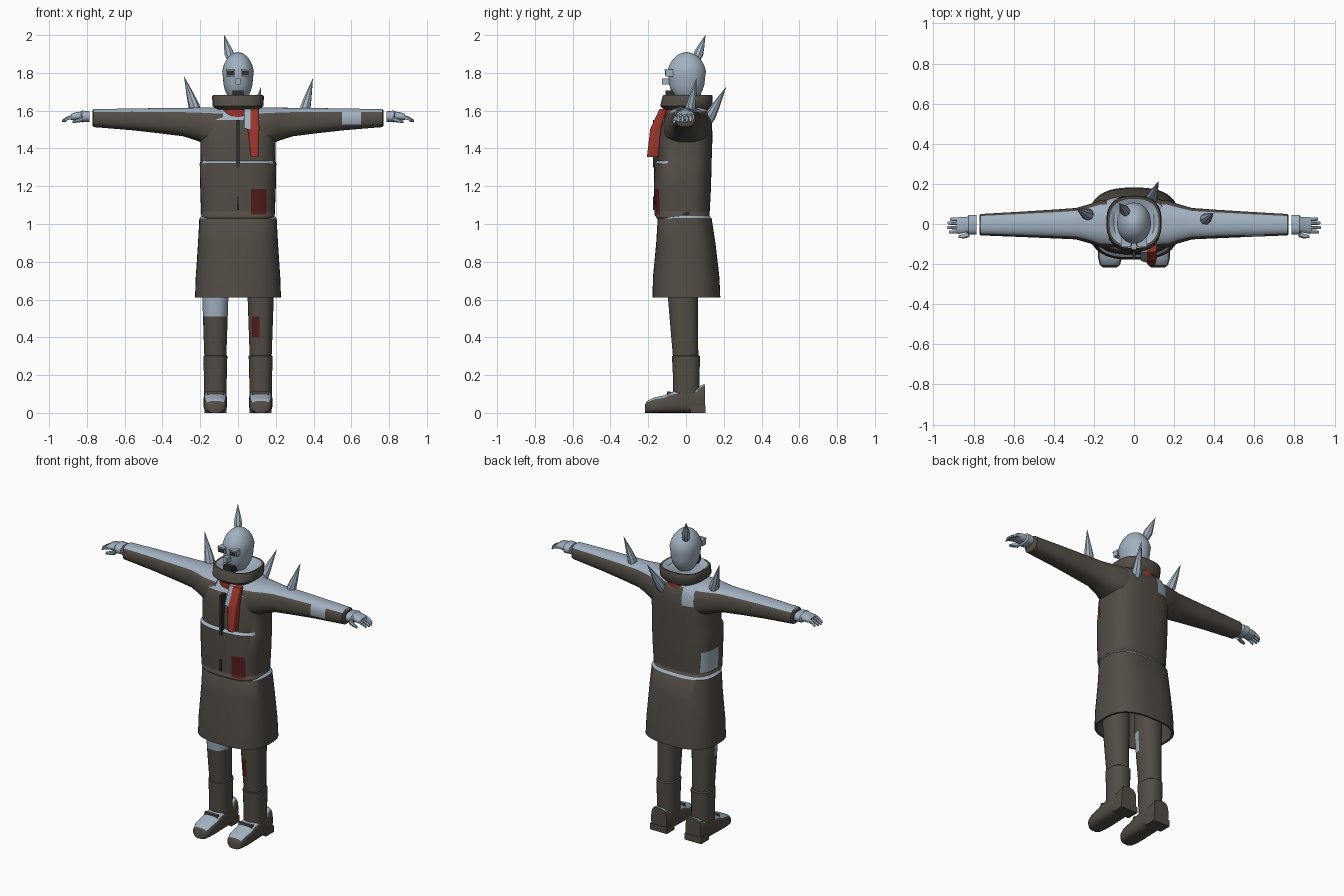
import bpy, bmesh, math
from mathutils import Vector, Matrix

if "Cube" in bpy.data.objects:
    bpy.data.objects.remove(bpy.data.objects["Cube"])


def material(name, rgb):
    m = bpy.data.materials.new(name)
    m.diffuse_color = (*rgb, 1)
    m.use_nodes = True
    m.node_tree.nodes["Principled BSDF"].inputs["Base Color"].default_value = m.diffuse_color
    return m


MATS = [material("worn_brown", (0.085, 0.073, 0.06)), material("ice_blue", (0.36, 0.44, 0.53)),
        material("scarf_red", (0.33, 0.036, 0.025)), material("dark_red", (0.09, 0.012, 0.012)),
        material("near_black", (0.03, 0.028, 0.026))]
BROWN, ICE, RED, DARK_RED, BLACK = range(5)


def frosted(c, n):
    """Ice settles on faces that look upward."""
    return ICE if n.z > 0.6 else BROWN


def finish(name, bm, rule, angle=40):
    bmesh.ops.recalc_face_normals(bm, faces=bm.faces[:])
    bm.normal_update()
    for f in bm.faces:
        f.material_index = rule(f.calc_center_median(), f.normal) if callable(rule) else rule
    me = bpy.data.meshes.new(name)
    bm.to_mesh(me)
    bm.free()
    for m in MATS:
        me.materials.append(m)
    ob = bpy.data.objects.new(name, me)
    bpy.context.collection.objects.link(ob)
    bpy.ops.object.select_all(action='DESELECT')
    ob.select_set(True)
    bpy.context.view_layer.objects.active = ob
    bpy.ops.object.shade_smooth_by_angle(angle=math.radians(angle))
    return ob


def loft(name, rings, rule, axis='z', seg=32, power=2.5, matrix=None):
    """Skin superellipse rings (position, u min, u max, v min, v max) along an axis."""
    bm = bmesh.new()
    loops = []
    for p, u0, u1, v0, v1 in rings:
        loop = []
        for i in range(seg):
            a = 2 * math.pi * (i + 0.5) / seg
            c, s = math.cos(a), math.sin(a)
            u = (u0 + u1) / 2 + (u1 - u0) / 2 * math.copysign(abs(c) ** (2 / power), c)
            v = (v0 + v1) / 2 + (v1 - v0) / 2 * math.copysign(abs(s) ** (2 / power), s)
            co = {'z': (u, v, p), 'x': (p, u, v), 'y': (u, p, v)}[axis]
            loop.append(bm.verts.new(co))
        loops.append(loop)
    for a, b in zip(loops, loops[1:]):
        for i in range(seg):
            j = (i + 1) % seg
            bm.faces.new((a[i], a[j], b[j], b[i]))
    bm.faces.new(loops[0])
    bm.faces.new(loops[-1])
    if matrix:
        bm.transform(matrix)
    return finish(name, bm, rule)


def box(name, lo, hi, mat):
    bm = bmesh.new()
    bmesh.ops.create_cube(bm, size=1)
    lo, hi = Vector(lo), Vector(hi)
    bm.transform(Matrix.Translation((lo + hi) / 2) @ Matrix.Diagonal((*(hi - lo), 1)))
    return finish(name, bm, mat)


def patch(ob, lo, hi, mat):
    """Cut the faces along a box and recolour those inside it."""
    bm = bmesh.new()
    bm.from_mesh(ob.data)
    for i in range(3):
        for v in (lo[i], hi[i]):
            co, no = Vector(), Vector()
            co[i], no[i] = v, 1
            bmesh.ops.bisect_plane(bm, geom=bm.verts[:] + bm.edges[:] + bm.faces[:],
                                   plane_co=co, plane_no=no)
    for f in bm.faces:
        c = f.calc_center_median()
        if all(lo[i] < c[i] < hi[i] for i in range(3)):
            f.material_index = mat
    bm.to_mesh(ob.data)
    bm.free()


def spike(name, base, tip, r):
    base, tip = Vector(base), Vector(tip)
    d = tip - base
    h = d.length
    rings = [(h * t, -r * k, r * k, -r * k, r * k)
             for t, k in ((0, .75), (.25, 1), (.5, .72), (.8, .3), (1, .03))]
    m = Matrix.Translation(base) @ d.to_track_quat('Z', 'Y').to_matrix().to_4x4()
    loft(name, rings, ICE, seg=8, power=2, matrix=m)


# Jacket with a stepped chest seam
jacket = loft("jacket", [
    (1.03, -.19, .19, -.155, .12), (1.05, -.195, .195, -.167, .125),
    (1.18, -.2, .2, -.17, .132), (1.32, -.203, .203, -.168, .136),
    (1.334, -.198, .198, -.152, .136), (1.45, -.2, .2, -.148, .14),
    (1.55, -.195, .195, -.132, .138), (1.598, -.16, .16, -.085, .12),
    (1.617, -.12, .12, -.07, .1)], frosted, seg=48, power=2.9)
patch(jacket, (.07, -.3, 1.05), (.15, -.05, 1.185), DARK_RED)
patch(jacket, (-.17, .05, 1.49), (-.065, .2, 1.61), ICE)
patch(jacket, (-.25, -.04, 1.07), (-.15, .09, 1.2), ICE)
box("zip_upper", (-.008, -.175, 1.3), (.008, -.125, 1.55), BLACK)
box("zip_lower", (-.006, -.176, 1.075), (.006, -.16, 1.145), BLACK)

# Coat skirt, hollow from below
loft("coat_skirt", [
    (1.0, -.18, .18, -.12, .115), (.61, -.215, .215, -.165, .17),
    (.61, -.228, .228, -.178, .182), (.72, -.224, .224, -.175, .177),
    (.9, -.212, .212, -.158, .156), (1.03, -.205, .205, -.15, .136),
    (1.045, -.19, .19, -.14, .12)], frosted, seg=48, power=2.7)

# Collar with red scarf beneath
loft("collar", [
    (1.605, -.115, .115, -.115, .125), (1.625, -.135, .135, -.137, .14),
    (1.675, -.138, .138, -.125, .142), (1.682, -.133, .133, -.12, .138),
    (1.68, -.122, .122, -.108, .125), (1.66, -.1, .1, -.085, .1)],
    lambda c, n: ICE if n.z > .3 and math.hypot(c.x, c.y) < .122 else BROWN, seg=32, power=2.6)
loft("scarf_band", [(1.56, -.1, .1, -.115, .127), (1.625, -.1, .1, -.115, .127)], RED, power=2.2)
scarf = loft("scarf_tail", [
    (1.355, .068, .108, -.207, -.145), (1.5, .05, .113, -.19, -.13),
    (1.505, .032, .113, -.189, -.13), (1.61, .032, .112, -.14, -.1)], RED, seg=16, power=5)
patch(scarf, (.0, -.3, 1.503), (.065, 0, 1.62), ICE)

# Head and face
head = []
for i in range(13):
    t = math.pi * (i + .15) / 12.3
    k = math.sin(t)
    low = 1 if i < 6 else .92
    head.append((1.775 + .135 * math.cos(t), -.087 * k * low, .087 * k * low,
                 .003 - .105 * k * low, .003 + .107 * k * low))
loft("head", head, ICE, power=2.1)
for s in (-1, 1):
    side = "left" if s < 0 else "right"
    box(side + "_eye_frame", (s * .04 - .024, -.106, 1.782), (s * .04 + .024, -.07, 1.818), ICE)
    box(side + "_eye", (s * .04 - .018, -.11, 1.786), (s * .04 + .018, -.104, 1.81), BLACK)
    box(side + "_brow", (s * .04 - .024, -.115, 1.813), (s * .04 + .024, -.1, 1.82), ICE)
box("nose", (-.013, -.128, 1.738), (.013, -.09, 1.77), ICE)
box("mouth_cover", (-.03, -.108, 1.665), (.03, -.05, 1.708), BLACK)

# Ice spikes
spike("head_spike", (-.038, .055, 1.87), (-.073, .103, 2.0), .026)
spike("left_shoulder_spike", (-.215, .04, 1.57), (-.285, .075, 1.78), .03)
spike("right_shoulder_spike", (.345, .015, 1.57), (.396, .055, 1.77), .028)
spike("back_spike", (.075, .1, 1.52), (.122, .212, 1.725), .03)

for s in (-1, 1):
    side = "left" if s < 0 else "right"
    # Sleeve
    sleeve = loft(side + "_sleeve", [
        (s * x, a, b, c, d) for x, a, b, c, d in (
            (.08, -.125, .125, 1.4, 1.617), (.17, -.118, .118, 1.42, 1.618),
            (.22, -.097, .1, 1.442, 1.617), (.29, -.077, .08, 1.464, 1.615),
            (.4, -.072, .072, 1.478, 1.614), (.56, -.065, .062, 1.496, 1.612),
            (.765, -.057, .05, 1.513, 1.608), (.77, -.05, .043, 1.52, 1.602))],
        frosted, axis='x', seg=32, power=2.5)
    if s > 0:
        patch(sleeve, (.55, -.2, 1.528), (.65, -.01, 1.62), ICE)
    # Hand, four fingers and a thumb
    loft(side + "_hand", [
        (s * x, a, b, c, d) for x, a, b, c, d in (
            (.785, -.052, .046, 1.54, 1.597), (.825, -.053, .046, 1.538, 1.601),
            (.832, -.042, .035, 1.547, 1.596), (.875, -.05, .035, 1.55, 1.588),
            (.885, -.046, .031, 1.552, 1.581))], ICE, axis='x', seg=16)
    for i, (y, end) in enumerate(((-.04, .922), (-.018, .932), (.004, .93), (.024, .918))):
        loft(f"{side}_finger_{i + 1}", [
            (s * .87, y - .009, y + .009, 1.557, 1.581),
            (s * .9, y - .009, y + .009, 1.55, 1.571),
            (s * (end - .004), y - .008, y + .008, 1.539, 1.556),
            (s * end, y - .004, y + .004, 1.54, 1.549)], ICE, axis='x', seg=8)
    loft(side + "_thumb", [
        (s * .82, -.065, -.035, 1.54, 1.572), (s * .845, -.073, -.048, 1.537, 1.56),
        (s * .875, -.07, -.056, 1.533, 1.548)], ICE, axis='x', seg=8)
    # Trouser leg
    cx = s * .12

    def ring(z, r, y0, y1):
        return (z, cx - r, cx + r, y0, y1)
    leg = loft(side + "_leg", [
        ring(.28, .058, -.068, .066), ring(.45, .064, -.083, .064),
        ring(.62, .07, -.097, .064), ring(.9, .07, -.1, .064)], BROWN, seg=24, power=2.3)
    if s < 0:
        patch(leg, (-.25, -.2, .51), (0, -.02, .64), ICE)
    else:
        patch(leg, (.075, -.2, .4), (.115, -.02, .51), DARK_RED)
    # Boot shaft, foot and heel
    loft(side + "_boot_shaft", [
        ring(.06, .06, -.068, .07), ring(.2, .061, -.07, .072),
        ring(.3, .064, -.075, .075), ring(.306, .057, -.066, .066)], BROWN, seg=24, power=2.4)
    loft(side + "_boot_foot", [
        (y, cx - r, cx + r, 0, h) for y, r, h in (
            (-.216, .035, .045), (-.205, .05, .063), (-.17, .059, .082), (-.11, .062, .094),
            (-.09, .062, .108), (-.03, .062, .122), (.06, .058, .132), (.09, .056, .152),
            (.1, .053, .15))], frosted, axis='y', seg=24, power=3.2)
    box(side + "_boot_heel", (cx - .058, .025, 0), (cx + .058, .103, .04), BROWN)
    box(side + "_boot_strap", (cx - .045, -.1, .09), (cx + .045, -.082, .113), BROWN)
